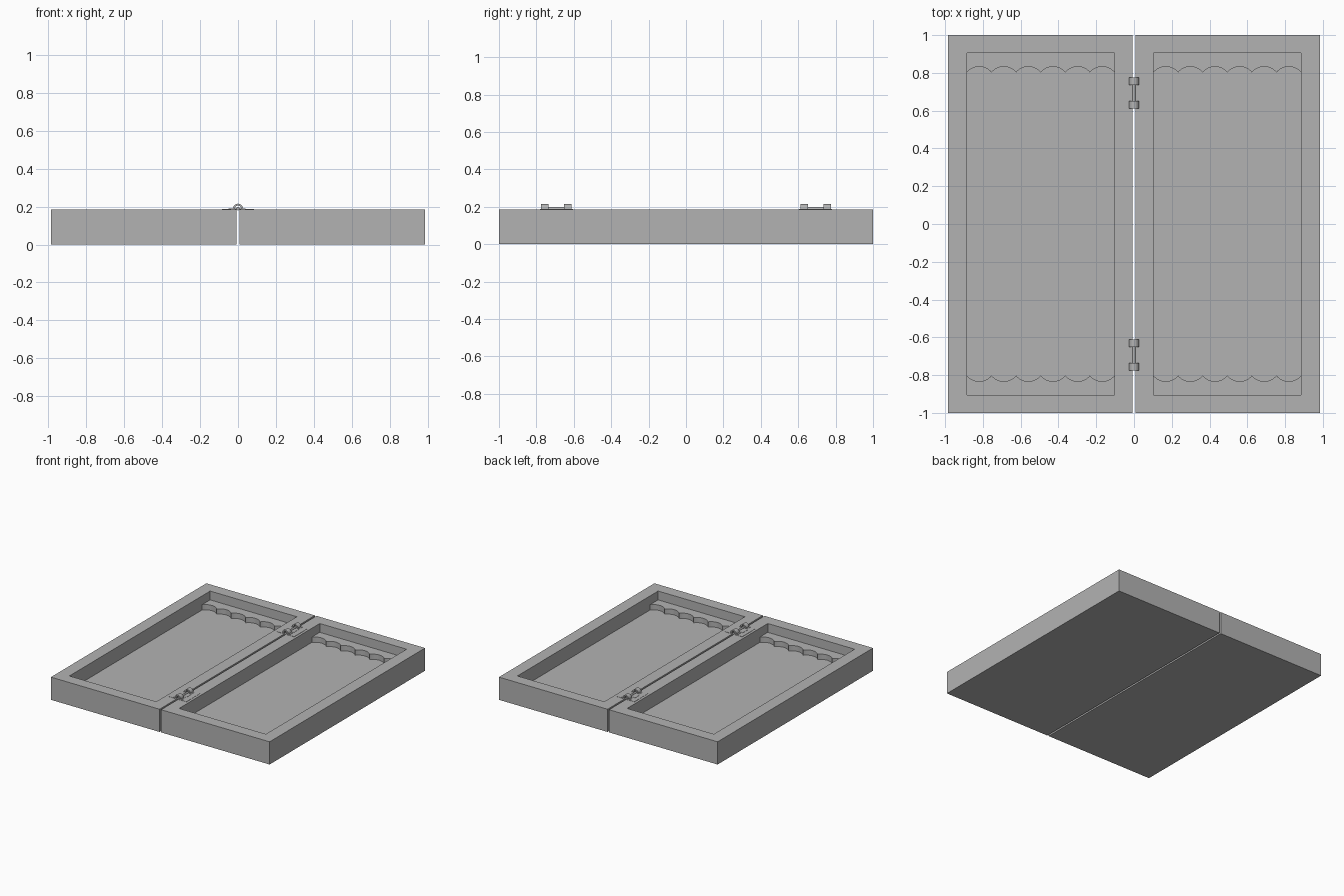
import bpy, bmesh, math

if "Cube" in bpy.data.objects:
    bpy.data.objects.remove(bpy.data.objects["Cube"], do_unlink=True)

grey = bpy.data.materials.new("plain grey")
grey.use_nodes = True
colour = (0.45, 0.45, 0.45, 1)
grey.diffuse_color = colour
grey.node_tree.nodes["Principled BSDF"].inputs["Base Color"].default_value = colour

RIM, FLOOR, LEDGE = 0.185, 0.07, 0.113
GAP, OUTER = 0.007, 0.985
IN_A, IN_B, IN_Y = 0.103, 0.885, 0.905


def loft(name, loops):
    """Skin a stack of matching closed loops and cap both ends."""
    bm = bmesh.new()
    rings = [[bm.verts.new(p) for p in loop] for loop in loops]
    n = len(rings[0])
    for low, high in zip(rings, rings[1:]):
        for i in range(n):
            j = (i + 1) % n
            bm.faces.new((low[i], low[j], high[j], high[i]))
    bm.faces.new(rings[0][::-1])
    bm.faces.new(rings[-1])
    bmesh.ops.recalc_face_normals(bm, faces=bm.faces)
    mesh = bpy.data.meshes.new(name)
    bm.to_mesh(mesh)
    bm.free()
    obj = bpy.data.objects.new(name, mesh)
    mesh.materials.append(grey)
    bpy.context.collection.objects.link(obj)
    return obj


def prism_z(name, outline, z0, z1):
    return loft(name, [[(x, y, z) for x, y in outline] for z in (z0, z1)])


def prism_y(name, profile, y0, y1):
    return loft(name, [[(x, y, z) for x, z in profile] for y in (y0, y1)])


def rect(x0, x1, y0, y1):
    return [(x0, y0), (x1, y0), (x1, y1), (x0, y1)]


def arc(cx, cz, r, start, end, steps):
    return [(cx + r * math.cos(start + (end - start) * i / steps),
             cz + r * math.sin(start + (end - start) * i / steps))
            for i in range(steps + 1)]


# Hollow trays, each with a scalloped ledge at both ends
SCALLOPS, CUSP, SAG = 6, 0.802, 0.031
for side, label in ((1, "left"), (-1, "right")):
    outside = rect(side * GAP, side * OUTER, -1, 1)
    inside = rect(side * IN_A, side * IN_B, -IN_Y, IN_Y)
    levels = ((outside, 0), (outside, RIM), (inside, RIM), (inside, FLOOR))
    loft(label + "_tray", [[(x, y, z) for x, y in o] for o, z in levels])

    width = (IN_B - IN_A) / SCALLOPS
    half = width / 2
    radius = (half ** 2 + SAG ** 2) / (2 * SAG)
    spread = math.asin(half / radius)
    edge = [(IN_A, CUSP)]
    for k in range(SCALLOPS):
        edge += arc(IN_A + (k + 0.5) * width, CUSP + SAG - radius, radius,
                    math.pi / 2 + spread, math.pi / 2 - spread, 14)[1:]
    edge += [(IN_B, IN_Y), (IN_A, IN_Y)]
    for end, where in ((1, "back"), (-1, "front")):
        prism_z(f"{label}_{where}_scalloped_ledge",
                [(side * x, end * y) for x, y in edge], FLOOR, LEDGE)

# Hinges: flat leaves, two arched knuckles and a pin
KNUCKLE, BORE, PIN, AXIS = 0.026, 0.016, 0.009, 0.189
for end, where in ((1, "back"), (-1, "front")):
    mid = end * 0.693
    for side, label in ((1, "left"), (-1, "right")):
        leaf = rect(side * GAP, side * 0.083, mid - 0.088, mid + 0.088)
        prism_z(f"{where}_hinge_{label}_leaf", leaf, RIM - 0.004, RIM + 0.002)
        # Strap that ties the leaf to the pin
        reach = 0.05 if side < 0 else 0.04
        strap = rect(side * PIN, side * reach, mid - 0.032, mid + 0.032)
        prism_z(f"{where}_hinge_{label}_strap", strap, RIM, RIM + 0.004)
    for step, tag in ((-1, "near"), (1, "far")):
        y = mid + step * 0.062
        # Arch with small feet flaring onto the leaves
        profile = ([(0.038, RIM), (0.038, AXIS)]
                   + arc(0, AXIS, KNUCKLE, 0, math.pi, 16)
                   + [(-0.038, AXIS), (-0.038, RIM), (-BORE, RIM)]
                   + arc(0, AXIS, BORE, math.pi, 0, 16)
                   + [(BORE, RIM)])
        prism_y(f"{where}_hinge_{tag}_knuckle", profile, y - 0.02, y + 0.02)
    prism_y(f"{where}_hinge_pin", arc(0, AXIS, PIN, 0, 2 * math.pi, 20)[:-1],
            mid - 0.082, mid + 0.082)
